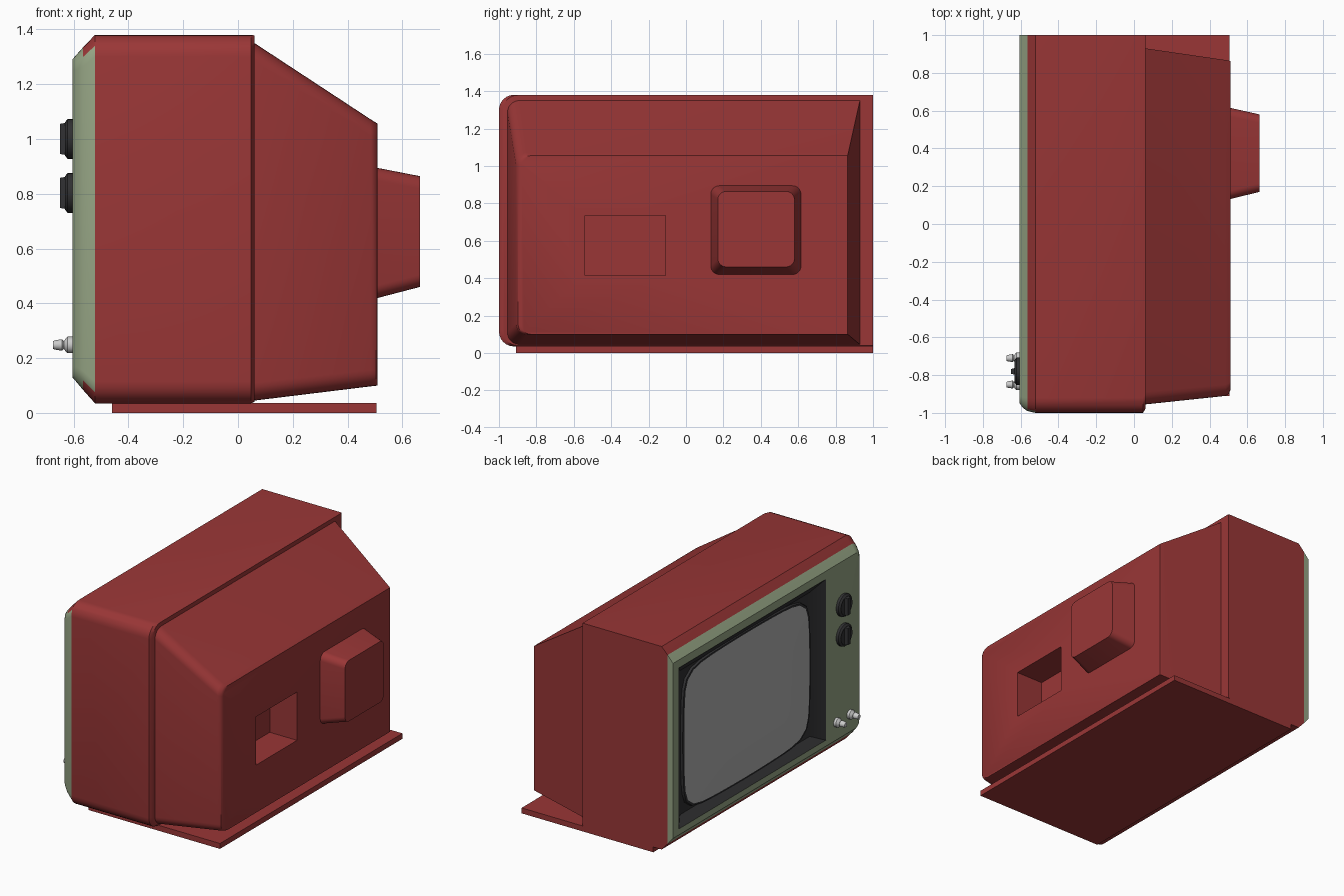
import bpy, bmesh, math

if "Cube" in bpy.data.objects:
    bpy.data.objects.remove(bpy.data.objects["Cube"])


def material(name, r, g, b):
    m = bpy.data.materials.new(name)
    m.diffuse_color = (r, g, b, 1)
    m.use_nodes = True
    m.node_tree.nodes["Principled BSDF"].inputs["Base Color"].default_value = m.diffuse_color
    return m


RED = material("red_plastic", .32, .037, .037)
GREEN = material("green_trim", .30, .37, .23)
DARK = material("dark_plastic", .03, .03, .032)
GLASS = material("screen_grey", .42, .42, .42)


def smooth(ob, angle=35):
    bpy.ops.object.select_all(action='DESELECT')
    ob.select_set(True)
    bpy.context.view_layer.objects.active = ob
    bpy.ops.object.shade_smooth_by_angle(angle=math.radians(angle))


def ring(x, y0, y1, z0, z1, r0=0, r1=0, n=6):
    """Rectangle across x; r0 rounds the -y corners, r1 the +y corners."""
    pts = []
    for y, sy, z, sz, r, a in ((y1, -1, z1, -1, r1, 0), (y0, 1, z1, -1, r0, 90),
                               (y0, 1, z0, 1, r0, 180), (y1, -1, z0, 1, r1, 270)):
        for i in range(n + 1 if r else 1):
            t = math.radians(a + 90 * i / n)
            pts.append((x, y + sy * r + r * math.cos(t), z + sz * r + r * math.sin(t)))
    return pts


def circle(x, y, z, r, n=24):
    return [(x, y + r * math.cos(2 * math.pi * i / n), z + r * math.sin(2 * math.pi * i / n))
            for i in range(n)]


def loft(name, rings, mats=(), caps=(True, True), paint=None, shade=True):
    """Skin a stack of equal rings; paint(face) picks the material slot."""
    bm = bmesh.new()
    rows = [[bm.verts.new(p) for p in r] for r in rings]
    for a, b in zip(rows, rows[1:]):
        for i in range(len(a)):
            j = (i + 1) % len(a)
            bm.faces.new((a[i], a[j], b[j], b[i]))
    for row, cap in ((rows[0], caps[0]), (rows[-1], caps[1])):
        if cap:
            bm.faces.new(row)
    bmesh.ops.recalc_face_normals(bm, faces=bm.faces)
    bm.normal_update()
    if paint:
        for f in bm.faces:
            f.material_index = paint(f)
    me = bpy.data.meshes.new(name)
    bm.to_mesh(me)
    bm.free()
    for m in mats:
        me.materials.append(m)
    ob = bpy.data.objects.new(name, me)
    bpy.context.collection.objects.link(ob)
    if shade:
        smooth(ob)
    return ob


def cut(ob, x0, x1, *yz, mat):
    """Cut a box-shaped recess."""
    cutter = loft("cutter", [ring(x0, *yz), ring(x1, *yz)], (mat,), shade=False)
    cutter.hide_render = True
    bpy.context.view_layer.objects.active = ob
    mod = ob.modifiers.new("recess", 'BOOLEAN')
    mod.operation, mod.solver, mod.object = 'DIFFERENCE', 'EXACT', cutter
    bpy.ops.object.modifier_apply(modifier=mod.name)
    bpy.data.objects.remove(cutter)
    smooth(ob)


# Front cabinet with green front and wrapped side edge
def body_paint(f):
    x = f.calc_center_median().x
    return int(x < -.565 or (x < -.525 and f.normal.y < -.72))


body = loft("cabinet", [
    ring(.06, -.98, 1, .04, 1.378, .08), ring(.047, -1, 1, .035, 1.38, .08),
    ring(-.522, -1, 1, .035, 1.38, .08), ring(-.565, -.99, 1, .083, 1.335, .07),
    ring(-.59, -.972, 1, .113, 1.307, .055), ring(-.605, -.95, 1, .13, 1.29, .04)],
    (RED, GREEN), paint=body_paint, shade=False)
cut(body, -.70, -.53, -.60, .94, .17, 1.237, mat=GREEN)

# Tapered rear housing with a square recess
back = loft("rear_housing", [
    ring(.045, -.957, .932, .043, 1.36, .065), ring(.06, -.955, .93, .045, 1.35, .065),
    ring(.485, -.91, .868, .097, 1.071, .06), ring(.503, -.898, .865, .099, 1.06, .055),
    ring(.51, -.88, .863, .1, 1.055, .05)], (RED,), shade=False)
cut(back, .31, .60, -.54, -.11, .415, .735, mat=RED)

# Tube cover bulge on the back
loft("tube_cover", [ring(.50, .13, .617, .417, .896, .045, .045),
                    ring(.665, .17, .58, .46, .864, .045, .045)], (RED,))

# Base plate
loft("base_plate", [ring(-.46, -.91, 1, 0, .036), ring(.505, -.91, 1, 0, .036)], (RED,))

# Dark funnel around the screen
loft("screen_surround", [ring(-.605, -.60, .94, .17, 1.237),
                         ring(-.55, -.51, .85, .215, 1.17)], (DARK,), caps=(False, True))


# Convex screen with a barrel outline
def outline(x, w, h, n=64, p=9):
    pts = []
    for i in range(n):
        c, s = math.cos(2 * math.pi * (i + .5) / n), math.sin(2 * math.pi * (i + .5) / n)
        k = (abs(c) ** p + abs(s) ** p) ** (-1 / p)
        y, z = k * c, k * s
        pts.append((x, .17 + w * y * (1 - .03 * z * z), .69 + h * z * (1 - .04 * y * y)))
    return pts


loft("screen", [outline(-.565 - .03 * (1 - t * t), .655 * t, .475 * t)
                for t in (1, .85, .7, .5, .3, .1)], (GLASS,), caps=(False, True))
loft("screen_gasket", [outline(-.545, .675, .49), outline(-.564, .67, .485),
                       outline(-.564, .65, .47)], (DARK,), caps=(False, False))

# Channel dials with grip bars
for i, z in enumerate((1.0, .803)):
    loft(f"dial_{i + 1}", [circle(x, -.78, z, r) for x, r in
                           ((-.60, .073), (-.622, .073), (-.632, .06), (-.628, .052))], (DARK,))
    loft(f"dial_grip_{i + 1}", [ring(-.62, -.80, -.76, z - .06, z + .06),
                                ring(-.65, -.793, -.767, z - .055, z + .055)], (DARK,))

# Small stepped control knobs
for i, y in enumerate((-.71, -.85)):
    loft(f"control_knob_{i + 1}", [circle(x, y, .248, r) for x, r in
                                   ((-.60, .03), (-.622, .03), (-.63, .022), (-.636, .014),
                                    (-.642, .021), (-.668, .017), (-.675, .014))])
